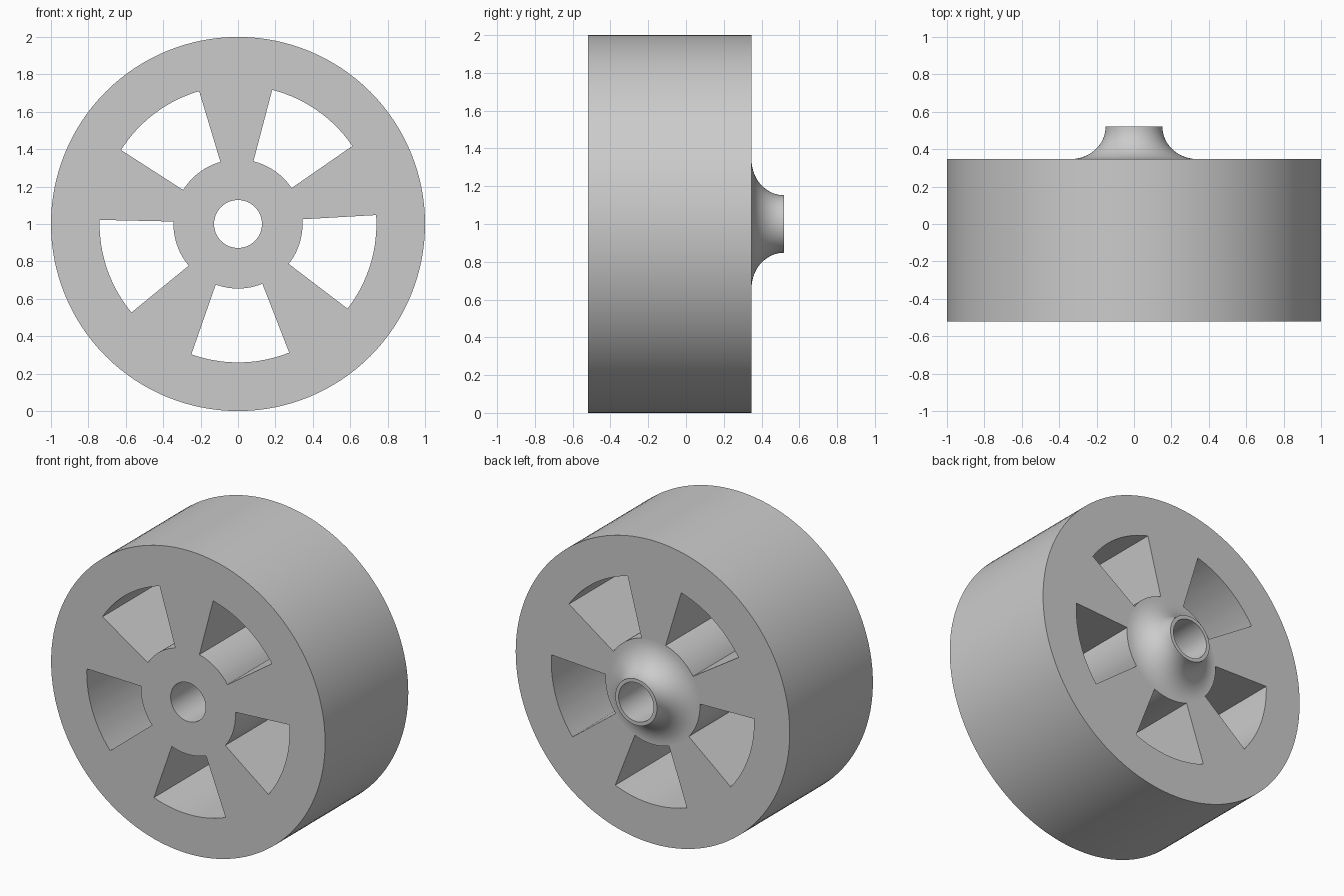
import bpy, bmesh, math

if "Cube" in bpy.data.objects:
    bpy.data.objects.remove(bpy.data.objects["Cube"])

SEGMENTS = 128
FRONT, BACK, TIP = -0.52, 0.347, 0.52   # wheel faces and hub end along y
BORE, HUB_TIP, HUB_BASE = 0.128, 0.152, 0.34
WINDOW_IN, WINDOW_OUT = 0.345, 0.74

grey = bpy.data.materials.new("light grey")
grey.diffuse_color = (0.6, 0.6, 0.6, 1)
grey.use_nodes = True
grey.node_tree.nodes["Principled BSDF"].inputs["Base Color"].default_value = grey.diffuse_color


def point(r, a, y):
    """Polar point around the axle."""
    return (r * math.cos(a), y, 1 + r * math.sin(a))


def finish(bm, name):
    bmesh.ops.recalc_face_normals(bm, faces=bm.faces)
    mesh = bpy.data.meshes.new(name)
    bm.to_mesh(mesh)
    bm.free()
    obj = bpy.data.objects.new(name, mesh)
    bpy.context.collection.objects.link(obj)
    mesh.materials.append(grey)
    return obj


def lathe(name, profile):
    """Turn a closed (radius, y) profile around the axle."""
    bm = bmesh.new()
    rings = [[bm.verts.new(point(r, math.tau * i / SEGMENTS, y)) for r, y in profile]
             for i in range(SEGMENTS)]
    n = len(profile)
    for i in range(SEGMENTS):
        a, b = rings[i], rings[(i + 1) % SEGMENTS]
        for j in range(n):
            k = (j + 1) % n
            bm.faces.new((a[j], a[k], b[k], b[j]))
    return finish(bm, name)


def window_cutters(name, steps=20):
    """Five ring-sector prisms, spaced evenly between the spokes."""
    bm = bmesh.new()
    for k in range(5):
        mid = math.radians(-17 + 72 * k)
        outline = []
        for r, half, order in ((WINDOW_IN, 21.2, 1), (WINDOW_OUT, 20.7, -1)):
            for i in range(steps + 1):
                t = order * (2 * i / steps - 1)
                outline.append((r, mid + math.radians(half) * t))
        front = [bm.verts.new(point(r, a, -0.8)) for r, a in outline]
        back = [bm.verts.new(point(r, a, 0.8)) for r, a in outline]
        bm.faces.new(front)
        bm.faces.new(back[::-1])
        n = len(outline)
        for i in range(n):
            j = (i + 1) % n
            bm.faces.new((front[i], front[j], back[j], back[i]))
    return finish(bm, name)


# Wheel body with bore and concave flared hub at the back
profile = [(BORE, FRONT), (1, FRONT), (1, BACK)]
for i in range(17):
    t = math.pi / 2 * i / 16
    profile.append((HUB_BASE - (HUB_BASE - HUB_TIP) * math.sin(t),
                    TIP - (TIP - BACK) * math.cos(t)))
profile.append((BORE, TIP))
wheel = lathe("wheel", profile)

# Cut the five windows
cutter = window_cutters("window_cutter")
cutter.hide_render = True
cut = wheel.modifiers.new("windows", 'BOOLEAN')
cut.operation = 'DIFFERENCE'
cut.solver = 'EXACT'
cut.object = cutter
bpy.context.view_layer.objects.active = wheel
wheel.select_set(True)
bpy.ops.object.modifier_apply(modifier=cut.name)
bpy.data.objects.remove(cutter, do_unlink=True)

# Smooth curved walls, flat end faces
bpy.ops.object.shade_smooth_by_angle(angle=math.radians(30))
for face in wheel.data.polygons:
    if abs(face.normal.y) > 0.9999:
        face.use_smooth = False
